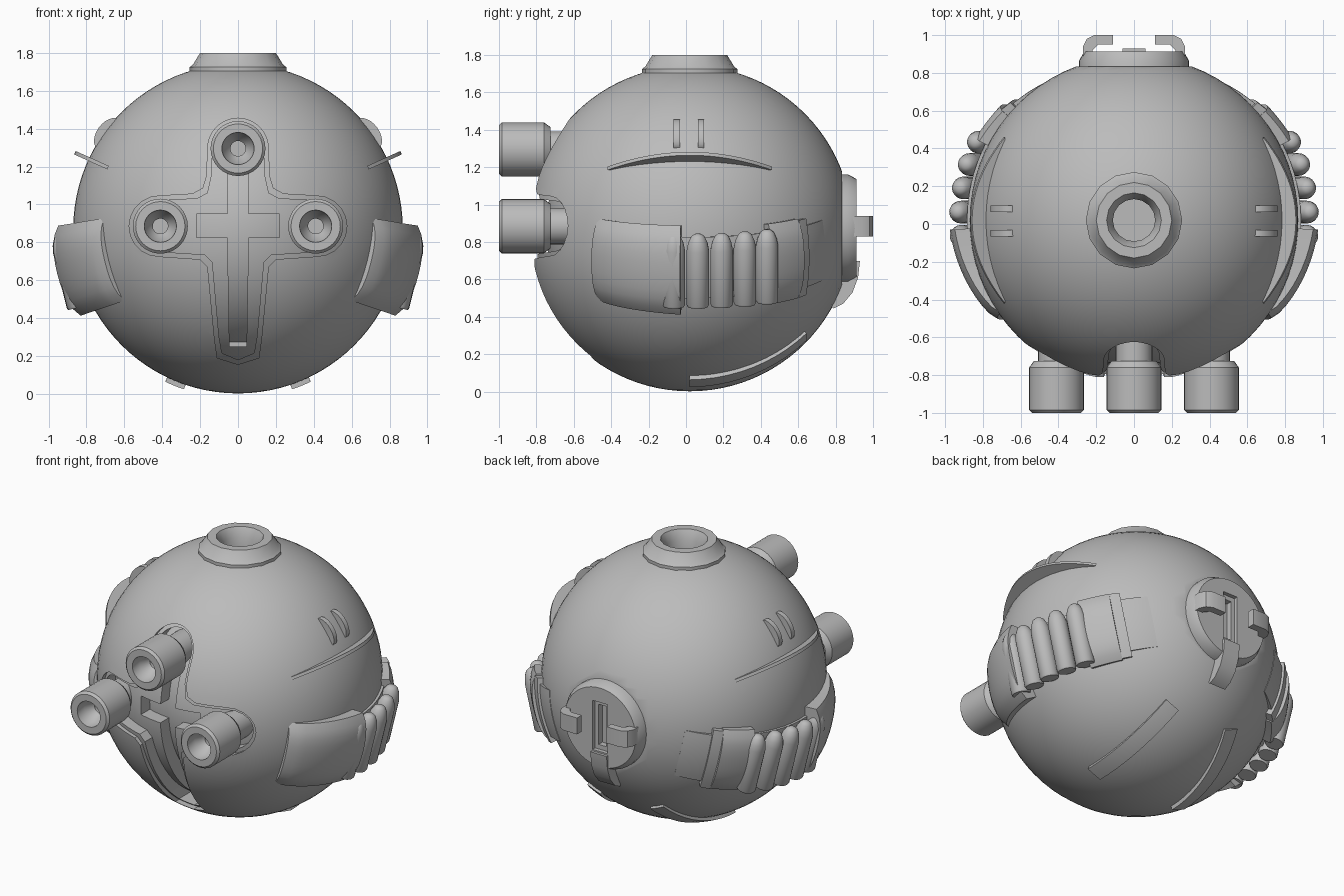
import bpy, bmesh, math
from math import sin, cos, radians, pi
from mathutils import Vector, Matrix

default = bpy.data.objects.get("Cube")
if default:
    bpy.data.objects.remove(default, do_unlink=True)

C = Vector((0, 0.02, 0.872))   # hull centre
R = 0.87                       # hull radius

grey = bpy.data.materials.new("plain grey")
grey.use_nodes = True
grey.diffuse_color = (0.5, 0.5, 0.5, 1)
grey.node_tree.nodes["Principled BSDF"].inputs["Base Color"].default_value = (0.5, 0.5, 0.5, 1)


def finish(name, bm, mirror=False, angle=35):
    bmesh.ops.recalc_face_normals(bm, faces=bm.faces)
    mesh = bpy.data.meshes.new(name)
    bm.to_mesh(mesh)
    bm.free()
    obj = bpy.data.objects.new(name, mesh)
    bpy.context.collection.objects.link(obj)
    mesh.materials.append(grey)
    if mirror:
        obj.modifiers.new("Mirror", 'MIRROR')
    smooth(obj, angle)
    return obj


def smooth(obj, angle=35):
    bpy.ops.object.select_all(action='DESELECT')
    obj.select_set(True)
    bpy.context.view_layer.objects.active = obj
    bpy.ops.object.shade_smooth_by_angle(angle=radians(angle))


def cut(obj, cutter):
    mod = obj.modifiers.new("Cut", 'BOOLEAN')
    mod.operation, mod.solver, mod.object = 'DIFFERENCE', 'EXACT', cutter
    bpy.context.view_layer.objects.active = obj
    bpy.ops.object.modifier_apply(modifier=mod.name)
    bpy.data.objects.remove(cutter, do_unlink=True)
    smooth(obj)


def ball(name, radius):
    bm = bmesh.new()
    bmesh.ops.create_uvsphere(bm, u_segments=72, v_segments=48, radius=radius,
                              matrix=Matrix.Translation(C))
    # flat seat at the back
    geom = bm.verts[:] + bm.edges[:] + bm.faces[:]
    bmesh.ops.bisect_plane(bm, geom=geom, plane_co=(0, 0.835, 0), plane_no=(0, 1, 0),
                           clear_outer=True)
    edges = [e for e in bm.edges if e.is_boundary]
    if edges:
        bmesh.ops.holes_fill(bm, edges=edges)
    return finish(name, bm)


def prism(name, outline, axis, low, high, mirror=False):
    """Extrude a 2D outline along an axis; other two axes keep their order."""
    bm = bmesh.new()
    verts = []
    for p in outline:
        co = list(p)
        co.insert(axis, low)
        verts.append(bm.verts.new(co))
    face = bm.faces.new(verts)
    top = bmesh.ops.extrude_face_region(bm, geom=[face])["geom"]
    move = Vector((0, 0, 0))
    move[axis] = high - low
    bmesh.ops.translate(bm, vec=move, verts=[v for v in top if isinstance(v, bmesh.types.BMVert)])
    return finish(name, bm, mirror)


def rect(x0, x1, y0, y1):
    return [(x0, y0), (x1, y0), (x1, y1), (x0, y1)]


def lathe(name, profile, matrix, steps=32, mirror=False):
    """Spin (radius, height) points round local z."""
    bm = bmesh.new()
    verts = [bm.verts.new((r, 0, h)) for r, h in profile]
    edges = [bm.edges.new(pair) for pair in zip(verts, verts[1:])]
    bmesh.ops.spin(bm, geom=verts + edges, cent=(0, 0, 0), axis=(0, 0, 1),
                   angle=2 * pi, steps=steps)
    bmesh.ops.remove_doubles(bm, verts=bm.verts, dist=0.0005)
    bm.transform(matrix)
    return finish(name, bm, mirror)


def frame(tilt, lon):
    """Outward, along and up directions on a great circle tilted down at the side."""
    t, a = radians(tilt), radians(lon)
    side, along, up = Vector((cos(t), 0, -sin(t))), Vector((0, 1, 0)), Vector((sin(t), 0, cos(t)))
    return side * cos(a) + along * sin(a), along * cos(a) - side * sin(a), up


def shell(name, tilt, lon0, lon1, lat, r0, r1, drop=0.0, ease=1.0):
    """Curved slab hugging the hull, its outer radius running from r0 to r1."""
    bm = bmesh.new()
    bmesh.ops.create_cube(bm, size=1)
    bmesh.ops.subdivide_edges(bm, edges=bm.edges[:], cuts=9, use_grid_fill=True)
    for v in bm.verts:
        u, w, d = v.co.x + 0.5, v.co.y * 2, v.co.z + 0.5
        out, _, up = frame(tilt, lon0 + (lon1 - lon0) * u)
        outer = r0 + (r1 - r0) * u ** ease - drop * abs(w) ** 4
        b = radians(lat * w)
        v.co = C + (out * cos(b) + up * sin(b)) * (0.84 + (outer - 0.84) * d)
    return finish(name, bm, mirror=True)


def cross(d):
    """Rounded cross outline, inset by d."""
    r = 0.16 - d
    arc = lambda cx, cz, a0, a1: [(cx + r * sin(radians(a0 + (a1 - a0) * i / 10)),
                                   cz + r * cos(radians(a0 + (a1 - a0) * i / 10)))
                                  for i in range(11)]
    half = arc(0, 1.295, 0, 90)
    half += [(0.165 - d, 1.15), (0.185 - d, 1.085 - d), (0.24 - d, 1.055 - d)]
    half += arc(0.415, 0.885, 0, 180)
    half += [(0.2 - d, 0.71 + d), (0.16 - d, 0.67 + d), (0.125 - d, 0.3), (0.11 - d, 0.19 + d),
             (0, 0.155 + d)]
    return half + [(-x, z) for x, z in reversed(half[1:-1])]


# Hull with stepped cross recess: each inner ball is the floor of the cut outside it
hull = ball("hull", R)
cut(hull, prism("cutter", cross(0), 1, -1.2, -0.3))
ledge = ball("recess_ledge", 0.845)
cut(ledge, prism("cutter", cross(0.025), 1, -1.2, -0.3))
floor = ball("recess_floor", 0.77)
slot = [(0.055, 1.17), (0.055, 0.95), (0.22, 0.95), (0.22, 0.825), (0.055, 0.825), (0.045, 0.25)]
cut(floor, prism("cutter", slot + [(-x, z) for x, z in reversed(slot)], 1, -1.2, -0.3))
slot_floor = ball("slot_floor", 0.68)

# Top port, set into a round hole
for part in (hull, ledge, floor):
    ring = [(0.13 * cos(i * pi / 8), C.y + 0.13 * sin(i * pi / 8)) for i in range(16)]
    cut(part, prism("cutter", ring, 2, 1.6, 2.0))
lathe("top_port", [(0.255, 1.68), (0.255, 1.725), (0.238, 1.738), (0.2, 1.8), (0.145, 1.8),
                   (0.112, 1.74), (0.112, 1.62), (0, 1.62)],
      Matrix.Translation((0, C.y, 0)), steps=16)

# Three front barrels
face_front = Matrix.Rotation(pi / 2, 4, 'X')
barrel = [(0, 0.8), (0.04, 0.8), (0.04, 0.88), (0.08, 0.93), (0.085, 1.0), (0.13, 1.0),
          (0.145, 0.985), (0.145, 0.76), (0.12, 0.725), (0.097, 0.725), (0.097, 0.55), (0, 0.55)]
lathe("top_barrel", barrel, Matrix.Translation((0, 0, 1.295)) @ face_front)
lathe("side_barrel", barrel, Matrix.Translation((0.41, 0, 0.885)) @ face_front, mirror=True)

# Back hatch with keyhole slot, side hooks and lower strap
hatch = lathe("back_hatch", [(0, -0.78), (0.29, -0.78), (0.29, -0.865), (0.265, -0.912), (0, -0.912)],
              Matrix.Translation((0, 0, C.z)) @ face_front, steps=48)
cut(hatch, prism("cutter", rect(-0.055, 0.055, 0.71, 1.04), 1, 0.885, 1.1))
cut(hatch, prism("cutter", rect(-0.03, 0.03, 0.74, 1.01), 1, 0.845, 1.1))
prism("hatch_hook", [(0.27, 0.83), (0.27, 0.94), (0.25, 0.98), (0.21, 1.0), (0.11, 1.0),
                     (0.11, 0.95), (0.19, 0.95), (0.22, 0.92), (0.22, 0.83)],
      2, 0.83, 0.94, mirror=True)
prism("hatch_strap", [(0.93, 0.7), (0.92, 0.61), (0.89, 0.53), (0.84, 0.47), (0.79, 0.445),
                      (0.72, 0.5), (0.83, 0.6), (0.84, 0.7)], 0, -0.06, 0.06)

# Side belts: front pouch, cartridges, rear pouch, strap and tapered end
BELT = 14
shell("front_pouch", BELT, -36, -3, 15, 0.895, 0.985, drop=0.035, ease=0.6)
shell("belt_backing", BELT, -6, 32, 11, 0.885, 0.885)
shell("rear_pouch", BELT, 28, 41, 14, 0.95, 0.935, drop=0.03)
shell("belt_strap", BELT, 41, 45, 13.5, 0.915, 0.905)
shell("belt_end", BELT, 45, 56, 11, 0.89, 0.872)
cartridge = [(0, -0.2), (0.055, -0.2), (0.06, -0.19), (0.06, 0.11), (0.052, 0.15),
             (0.036, 0.185), (0.02, 0.197), (0, 0.2)]
for i in range(5):
    out, along, up = frame(BELT, -5.3 + 8 * i)
    place = Matrix((out, along, up)).transposed().to_4x4()
    place.translation = C + out * 0.92
    lathe("cartridge_%d" % (i + 1), cartridge, place, steps=20, mirror=True)

# Lower skid strips
shell("lower_skid", 68, 0, 45, 3.4, 0.895, 0.885)

# Brow fins: thin crescents tilted upward
bm = bmesh.new()
arc = []
for i in range(25):
    y = -0.44 + 0.88 * i / 24
    x = 0.69 + 0.175 * (1 - (y / 0.44) ** 2)
    arc.append(bm.verts.new((x, y + C.y, 1.185 + 0.45 * (x - 0.69))))
brow = bm.faces.new(arc)
new = bmesh.ops.extrude_face_region(bm, geom=[brow])["geom"]
bmesh.ops.translate(bm, vec=(-0.008, 0, 0.018), verts=[v for v in new if isinstance(v, bmesh.types.BMVert)])
finish("brow_fin", bm, mirror=True)

# Paired vent blades above each fin
tilt = radians(36)
blade = []
for i in range(13):
    a = pi * (i / 12 - 0.5)
    n, t = 0.85 + 0.058 * cos(a), 0.095 * sin(a)
    blade.append((n * cos(tilt) - t * sin(tilt), C.z + n * sin(tilt) + t * cos(tilt)))
for name, y in (("front_blade", -0.05), ("rear_blade", 0.08)):
    prism(name, blade, 1, y - 0.017, y + 0.017, mirror=True)
